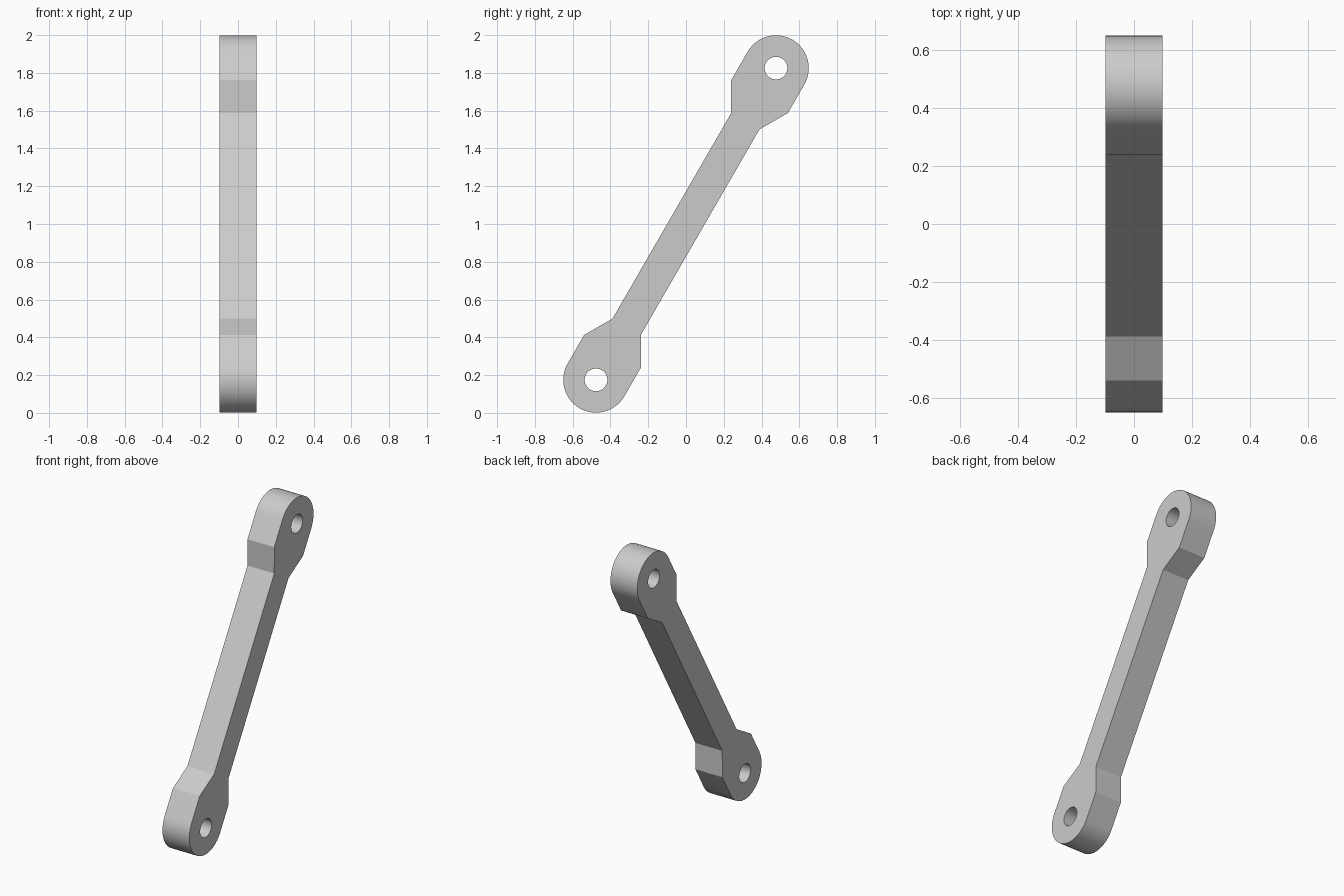
import bpy
import bmesh
from math import sin, cos, pi, radians
from mathutils import Vector

cube = bpy.data.objects.get("Cube")
if cube:
    bpy.data.objects.remove(cube)

HALF_WIDTH = 0.098     # half thickness along x
PIN = 0.953            # pin hole distance from the middle
EYE_R = 0.1735         # rounded end radius
HOLE_R = 0.06
SHAFT = 0.0865         # half height of the shaft
TILT = radians(60)
ARC_STEPS = 32
HOLE_STEPS = 40

steel = bpy.data.materials.new("light_grey")
steel.use_nodes = True
grey = (0.6, 0.6, 0.6, 1)
steel.diffuse_color = grey
steel.node_tree.nodes["Principled BSDF"].inputs["Base Color"].default_value = grey


def place(u, v):
    """Lay a point along/across the link axis into the tilted side plane."""
    return Vector((-HALF_WIDTH,
                   u * cos(TILT) - v * sin(TILT),
                   1 + u * sin(TILT) + v * cos(TILT)))


def add_loop(bm, points):
    verts = [bm.verts.new(place(u, v)) for u, v in points]
    return [bm.edges.new((a, b)) for a, b in zip(verts, verts[1:] + verts[:1])]


# Half outline: shaft corner, shoulder, rounded eye, shoulder, shaft corner
half = [(0.628, -SHAFT), (0.779, -EYE_R)]
for i in range(ARC_STEPS + 1):
    a = -pi / 2 + pi * i / ARC_STEPS
    half.append((PIN + EYE_R * cos(a), EYE_R * sin(a)))
half += [(0.779, EYE_R), (0.628, SHAFT)]
outline = half + [(-u, -v) for u, v in half]

bm = bmesh.new()
edges = add_loop(bm, outline)

# Pin holes at both ends
for centre in (-PIN, PIN):
    edges += add_loop(bm, [(centre + HOLE_R * cos(2 * pi * i / HOLE_STEPS),
                            HOLE_R * sin(2 * pi * i / HOLE_STEPS))
                           for i in range(HOLE_STEPS)])

# Fill the profile around the holes and extrude it across the width
bmesh.ops.triangle_fill(bm, use_beauty=True, edges=edges)
result = bmesh.ops.extrude_face_region(bm, geom=bm.faces[:], use_keep_orig=True)
moved = [g for g in result["geom"] if isinstance(g, bmesh.types.BMVert)]
bmesh.ops.translate(bm, verts=moved, vec=(2 * HALF_WIDTH, 0, 0))
bmesh.ops.recalc_face_normals(bm, faces=bm.faces[:])

mesh = bpy.data.meshes.new("connecting_link")
bm.to_mesh(mesh)
bm.free()
mesh.materials.append(steel)
link = bpy.data.objects.new("connecting_link", mesh)
bpy.context.collection.objects.link(link)

bpy.ops.object.select_all(action='DESELECT')
link.select_set(True)
bpy.context.view_layer.objects.active = link
bpy.ops.object.shade_smooth_by_angle(angle=radians(25))
